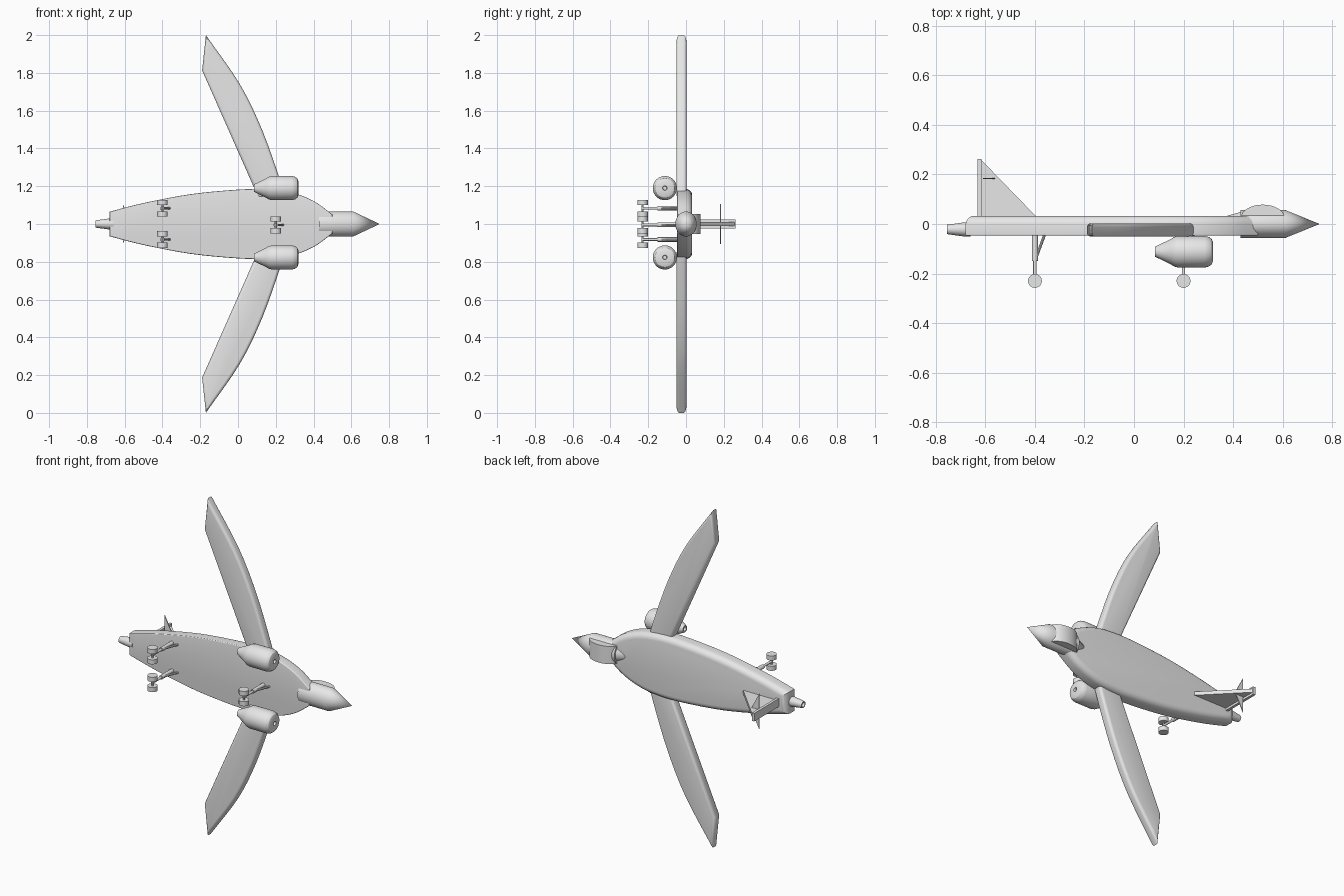
import bpy, bmesh, math
from mathutils import Vector

if "Cube" in bpy.data.objects:
    bpy.data.objects.remove(bpy.data.objects["Cube"], do_unlink=True)

grey = bpy.data.materials.new("light_grey")
grey.use_nodes = True
grey.diffuse_color = (0.8, 0.8, 0.8, 1)
grey.node_tree.nodes["Principled BSDF"].inputs["Base Color"].default_value = (0.8, 0.8, 0.8, 1)

CZ = 1.0  # height of the centreline


def finish(name, bm, angle=32):
    bmesh.ops.recalc_face_normals(bm, faces=bm.faces)
    me = bpy.data.meshes.new(name)
    bm.to_mesh(me)
    bm.free()
    me.materials.append(grey)
    ob = bpy.data.objects.new(name, me)
    bpy.context.collection.objects.link(ob)
    bpy.ops.object.select_all(action='DESELECT')
    ob.select_set(True)
    bpy.context.view_layer.objects.active = ob
    bpy.ops.object.shade_smooth_by_angle(angle=math.radians(angle))
    return ob


def prism(name, outline, y0, y1, under=0, top=0, seg=4):
    """Plate with an x-z outline, extruded along y, with rounded rims."""
    bm = bmesh.new()
    base = bm.faces.new([bm.verts.new((x, y0, z)) for x, z in outline])
    out = bmesh.ops.extrude_face_region(bm, geom=[base], use_keep_orig=True)
    for v in [g for g in out["geom"] if isinstance(g, bmesh.types.BMVert)]:
        v.co.y = y1
    bmesh.ops.recalc_face_normals(bm, faces=bm.faces)
    for y, r in ((y0, under), (y1, top)):
        if r:
            rim = [e for e in bm.edges if all(abs(v.co.y - y) < 1e-6 for v in e.verts)]
            bmesh.ops.bevel(bm, geom=rim, offset=r, segments=seg, profile=0.5,
                            affect='EDGES', clamp_overlap=False)
    return finish(name, bm)


def lathe(name, profile, y, z, flat=1.0, n=32):
    """Body of revolution along x from (x, radius) points."""
    bm = bmesh.new()
    rings = []
    for x, r in profile:
        rings.append([bm.verts.new((x, y + flat * r * math.cos(2 * math.pi * i / n),
                                    z + r * math.sin(2 * math.pi * i / n))) for i in range(n)])
    for a, b in zip(rings, rings[1:]):
        for i in range(n):
            bm.faces.new((a[i], a[(i + 1) % n], b[(i + 1) % n], b[i]))
    bm.faces.new(rings[0])
    bm.faces.new(rings[-1])
    bmesh.ops.remove_doubles(bm, verts=bm.verts, dist=1e-6)
    return finish(name, bm)


def rod(name, a, b, r, n=16):
    """Cylinder between two points."""
    a, b = Vector(a), Vector(b)
    bm = bmesh.new()
    bmesh.ops.create_cone(bm, cap_ends=True, segments=n, radius1=r, radius2=r, depth=(b - a).length)
    turn = (b - a).to_track_quat('Z', 'Y')
    for v in bm.verts:
        v.co = turn @ v.co + (a + b) / 2
    return finish(name, bm)


def smooth_path(pts, steps=4):
    """Catmull-Rom curve through the points."""
    p = [Vector(q) for q in pts]
    p = [2 * p[0] - p[1]] + p + [2 * p[-1] - p[-2]]
    out = []
    for i in range(1, len(p) - 2):
        for k in range(steps):
            t = k / steps
            out.append(0.5 * (2 * p[i] + (p[i + 1] - p[i - 1]) * t
                       + (2 * p[i - 1] - 5 * p[i] + 4 * p[i + 1] - p[i + 2]) * t * t
                       + (3 * p[i] - p[i - 1] - 3 * p[i + 1] + p[i + 2]) * t ** 3))
    return [tuple(q) for q in out] + [tuple(pts[-1])]


# Flat boat-shaped fuselage
side = smooth_path([(-0.68, 0.065), (-0.5, 0.111), (-0.25, 0.158), (0, 0.182), (0.15, 0.184),
                    (0.28, 0.168), (0.4, 0.122), (0.5, 0.05)])
prism("fuselage", [(x, CZ + z) for x, z in side] + [(x, CZ - z) for x, z in reversed(side)],
      -0.047, 0.033, under=0.005, top=0.034, seg=5)

# Swept wings with a curved leading edge
lead = smooth_path([(0.25, 0.14), (0.217, 0.25), (0.127, 0.50), (0.01, 0.74), (-0.17, 1.0)])
wing = lead + [(-0.19, 0.813), (0.108, 0.14)]
for label, s in (("left", 1), ("right", -1)):
    prism(label + "_wing", [(x, CZ + s * z) for x, z in wing], -0.051, 0.003,
          under=0.016, top=0.016)

# Nose, fairing behind the canopy, and tail nozzle
lathe("nose", [(0.43, 0.066), (0.61, 0.066), (0.75, 0)], 0, CZ, flat=0.86)
lathe("canopy_fairing", [(0.28, 0), (0.46, 0.055)], 0.005, CZ, flat=0.95)
lathe("tail_nozzle", [(-0.66, 0.028), (-0.69, 0.028), (-0.755, 0.019), (-0.755, 0.013),
                      (-0.735, 0.012)], -0.022, CZ)

# Arched canopy across the nose
bm = bmesh.new()
bmesh.ops.create_cone(bm, cap_ends=True, segments=48, radius1=1, radius2=1, depth=0.105)
for v in bm.verts:
    v.co = Vector((0.52 + 0.088 * v.co.x, 0.025 + 0.053 * v.co.y, CZ + v.co.z))
finish("canopy", bm)

# Engine pods under the wing roots
pod = [(0.1, 0.01), (0.085, 0.012), (0.085, 0.02), (0.15, 0.052), (0.163, 0.06), (0.18, 0.064),
       (0.285, 0.064), (0.302, 0.06), (0.314, 0.051), (0.319, 0.038), (0.319, 0.012), (0.305, 0.01)]
for label, z in (("left", 1.19), ("right", 0.823)):
    lathe(label + "_engine_pod", pod, -0.112, z)

# Landing gear: strut, piston, brace, axle and two wheels each
for label, x, z in (("nose", 0.2, 0.995), ("left", -0.4, 1.083), ("right", -0.4, 0.918)):
    rod(label + "_gear_strut", (x, -0.03, z), (x, -0.15, z), 0.012)
    rod(label + "_gear_piston", (x, -0.14, z), (x, -0.235, z), 0.007)
    rod(label + "_gear_brace", (x + 0.042, -0.035, z), (x + 0.005, -0.135, z), 0.006, 10)
    rod(label + "_gear_axle", (x, -0.23, z - 0.035), (x, -0.23, z + 0.035), 0.006, 10)
    for tag, s in (("upper", 1), ("lower", -1)):
        rod(f"{label}_gear_{tag}_wheel", (x, -0.23, z + s * 0.017), (x, -0.23, z + s * 0.044),
            0.028, 24)

# Tail fin: triangular plate with a broad rear post
bm = bmesh.new()
plate = [(-0.62, 0.02), (-0.4, 0.02), (-0.395, 0.03), (-0.62, 0.262)]
loops = [[bm.verts.new((x, y, CZ + s * 0.011)) for x, y in plate] for s in (-1, 1)]
for f in loops:
    bm.faces.new(f)
for i in range(4):
    j = (i + 1) % 4
    bm.faces.new((loops[0][i], loops[0][j], loops[1][j], loops[1][i]))
finish("tail_fin", bm)
bm = bmesh.new()
bmesh.ops.create_cube(bm, size=1)
for v in bm.verts:
    v.co = Vector((-0.624 + v.co.x * 0.016, 0.141 + v.co.y * 0.242, CZ + v.co.z * 0.048))
finish("fin_post", bm)

# Thin pointed stabiliser crossing the fin
prism("stabiliser", [(-0.61, CZ - 0.105), (-0.555, CZ), (-0.61, CZ + 0.105)], 0.181, 0.186)
